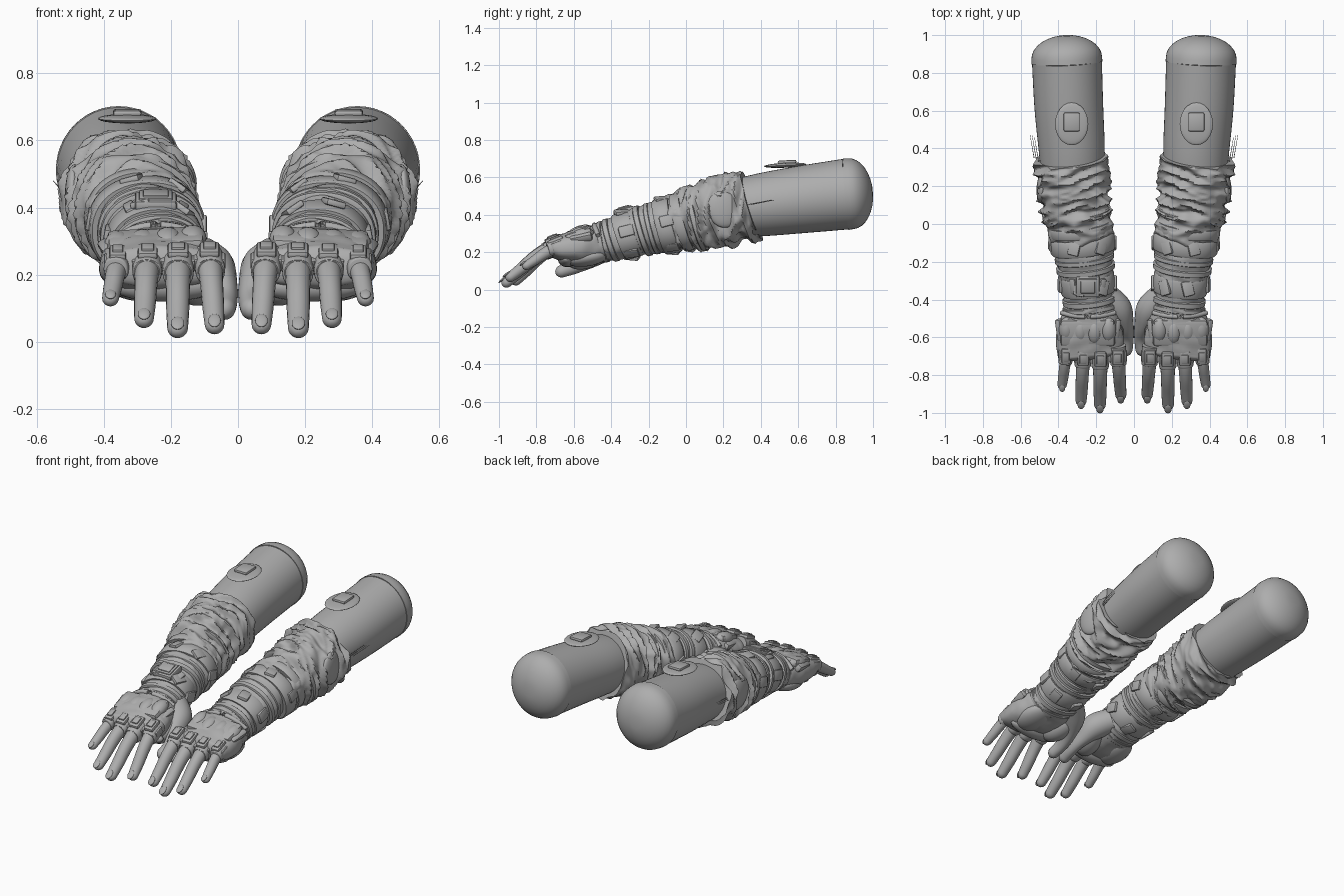
import bpy, bmesh, math
from mathutils import Vector, Matrix, Euler, noise

cube = bpy.data.objects.get("Cube")
if cube:
    bpy.data.objects.remove(cube)

grey = bpy.data.materials.new("plain grey")
grey.use_nodes = True
grey.diffuse_color = (0.42, 0.42, 0.42, 1)
grey.node_tree.nodes["Principled BSDF"].inputs["Base Color"].default_value = (0.42, 0.42, 0.42, 1)


def finish(bm, name, mirror=True, angle=40):
    """Turn a bmesh into a shaded object, mirrored to the other arm."""
    bmesh.ops.recalc_face_normals(bm, faces=bm.faces)
    me = bpy.data.meshes.new(name)
    bm.to_mesh(me)
    bm.free()
    ob = bpy.data.objects.new(name, me)
    bpy.context.collection.objects.link(ob)
    me.materials.append(grey)
    bpy.ops.object.select_all(action='DESELECT')
    ob.select_set(True)
    bpy.context.view_layer.objects.active = ob
    bpy.ops.object.shade_smooth_by_angle(angle=math.radians(angle))
    if mirror:
        mod = ob.modifiers.new("other arm", 'MIRROR')
        mod.use_mirror_merge = False
    return ob


def spline(st, steps):
    """Smooth the stations (x, y, z, rx, rz)."""
    out = []
    for i in range(len(st) - 1):
        p = [st[max(i - 1, 0)], st[i], st[i + 1], st[min(i + 2, len(st) - 1)]]
        for k in range(steps):
            t = k / steps
            out.append([b + t / 2 * (c - a + t * (2*a - 5*b + 4*c - d + t * (3*(b - c) + d - a)))
                        for a, b, c, d in zip(*p)])
    return out + [list(st[-1])]


def loft(name, st, steps=5, n=32, dome=0, power=1.0, shear=0, fold=None, mirror=True):
    """Sweep an oval section through the stations, with an optional round end."""
    rows = spline(st, steps) if steps > 1 else [list(s) for s in st]
    if dome:
        end, d = rows[-1], (Vector(rows[-1][:3]) - Vector(rows[-2][:3])).normalized()
        for k in range(1, 8):
            a = k / 8 * math.pi / 2
            q = Vector(end[:3]) + d * dome * math.sin(a)
            rows.append([*q, end[3] * math.cos(a), end[4] * math.cos(a)])
    bm = bmesh.new()
    rings = []
    first, last = Vector(rows[0][:3]), Vector(rows[-1][:3])
    for i, r in enumerate(rows):
        p = Vector(r[:3])
        t = Vector(rows[min(i + 1, len(rows) - 1)][:3]) - Vector(rows[max(i - 1, 0)][:3])
        t = (t if t.length > 1e-5 else last - first).normalized()
        side = (Vector((1, 0, 0)) - t * t.x).normalized()
        up = t.cross(side)
        if up.z < 0:
            up.negate()
        ring = []
        for k in range(n):
            a = 2 * math.pi * k / n
            c, s = math.cos(a), math.sin(a)
            c, s = [math.copysign(abs(v) ** power, v) for v in (c, s)]
            q = p + side * r[3] * c + up * r[4] * s
            q.y -= shear * (q.z - p.z)
            if fold:
                q += (q - p).normalized() * fold(q)
            ring.append(bm.verts.new(q))
        rings.append(ring)
    for a, b in zip(rings, rings[1:]):
        for k in range(n):
            bm.faces.new((a[k], a[(k + 1) % n], b[(k + 1) % n], b[k]))
    bm.faces.new(rings[0])
    bm.faces.new(rings[-1])
    return finish(bm, name, mirror)


def box(name, loc, size, rot=(0, 0, 0), bevel=0.008, mirror=True):
    bm = bmesh.new()
    bmesh.ops.create_cube(bm, size=1, matrix=Matrix.Diagonal((*size, 1)))
    bmesh.ops.bevel(bm, geom=bm.edges[:], offset=bevel, segments=2, affect='EDGES', profile=0.5)
    bm.transform(Matrix.LocRotScale(Vector(loc), Euler(rot), None))
    return finish(bm, name, mirror)


def ball(name, loc, size, rot=(0, 0, 0)):
    bm = bmesh.new()
    bmesh.ops.create_uvsphere(bm, u_segments=24, v_segments=14, radius=1)
    bm.transform(Matrix.LocRotScale(Vector(loc), Euler(rot), Vector(size)))
    return finish(bm, name)


# Upper arm with rounded end cap
loft("upper_arm", [(.325, .24, .43, .165, .15), (.33, .4, .453, .175, .168),
                   (.345, .62, .482, .182, .18), (.355, .86, .511, .185, .189)], n=48)
loft("arm_end_cap", [(.355, .855, .511, .188, .192), (.356, .88, .513, .187, .19)],
     steps=1, n=48, dome=.12)

# Patch on the upper arm
ball("arm_patch", (.33, .53, .665), (.088, .113, .013), (.05, 0, 0))
box("patch_plate", (.33, .54, .683), (.085, .1, .018), (.05, 0, 0))

# Wrinkled sleeve
ARM = [(.335, .35, .448, .183, .172), (.327, .28, .437, .188, .174), (.322, .2, .415, .18, .172),
       (.312, .1, .388, .175, .165), (.292, 0, .366, .163, .152), (.273, -.1, .342, .158, .135),
       (.26, -.2, .322, .145, .127), (.248, -.3, .295, .135, .115), (.237, -.4, .265, .13, .105),
       (.235, -.46, .25, .14, .1)]


def folds(q):
    w = min(1, max(.25, (q.y + .25) / .3))
    a = noise.noise(Vector((q.x * 5, q.y * 17 + q.x * 6, q.z * 5)))
    b = noise.noise(Vector((q.x * 11 + 4, q.y * 26 - q.z * 9, q.z * 9)))
    return w * (.022 * (1 - 3.2 * abs(a)) + .008 * (1 - 3 * abs(b)))


loft("sleeve", ARM, steps=12, n=96, shear=.15, fold=folds)
SMOOTH = spline(ARM, 10)


def arm_at(y):
    return min(SMOOTH, key=lambda s: abs(s[1] - y))


def band(name, y, width, thick):
    """A raised strap that wraps the forearm."""
    rows = []
    for k, grow in ((-.5, -.012), (-.5, thick * .6), (-.38, thick), (.38, thick), (.5, thick * .6), (.5, -.012)):
        s = arm_at(y)
        slope = (arm_at(y + .05)[2] - arm_at(y - .05)[2]) / .1
        rows.append((s[0] + k * width * .12, s[1] + k * width, s[2] + k * width * slope,
                     s[3] + grow, s[4] + grow))
    loft(name, rows, steps=1, n=48, power=.92, shear=.04)


for i, (y, w, t) in enumerate([(.06, .03, .012), (-.02, .05, .008), (-.1, .085, .016),
                               (-.18, .025, .01), (-.235, .03, .014), (-.315, .095, .012),
                               (-.4, .03, .012), (-.44, .025, .008)]):
    band(f"forearm_strap_{i}", y, w, t)

# Strap tabs and pads round the forearm
for i, (y, w) in enumerate([(-.1, .07), (-.315, .08)]):
    s = arm_at(y)
    for deg in (10, 75, 125, 180, 250, 310):
        a = math.radians(deg)
        loc = (s[0] + (s[3] + .012) * math.cos(a), y - .25 * s[4] * math.sin(a),
               s[2] + (s[4] + .012) * math.sin(a))
        box(f"strap_tab_{i}_{deg}", loc, (.02, w, .06), (.25, -a, 0), .006)
ball("elbow_pad", (.487, .2, .43), (.028, .085, .1), (.3, 0, .1))

# Loose threads at the cuff
for i in range(3):
    x = .505 + i * .012
    loft(f"loose_thread_{i}", [(x, .33 + i * .01, .455, .002, .002), (x + .022, .46 + i * .008, .48, .001, .001)],
         steps=1, n=6)

# Wrist device, on the right arm only
tilt = (.27, 0, 0)
box("device_case", (-.245, -.33, .417), (.125, .115, .035), tilt, .01, False)
box("device_frame", (-.245, -.333, .434), (.1, .09, .014), tilt, .005, False)
box("device_screen", (-.245, -.335, .441), (.075, .065, .01), tilt, .003, False)
for x in (-.32, -.17):
    box("device_lug", (x, -.33, .395), (.035, .085, .03), (.27, .5 if x > -.2 else -.5, 0), .008, False)

# Gloved hand
loft("hand", [(.238, -.38, .27, .12, .095), (.23, -.46, .247, .145, .1), (.233, -.54, .233, .168, .1),
              (.235, -.62, .225, .178, .088), (.228, -.69, .225, .172, .062)],
     steps=6, n=48, dome=.03, power=.85,
     fold=lambda q: .008 * noise.noise(Vector((q.x * 14, q.y * 22, q.z * 14))))

# Thumb, touching the other thumb
loft("thumb", [(.15, -.38, .255, .07, .07), (.085, -.45, .22, .075, .075), (.048, -.53, .17, .047, .062),
               (.036, -.6, .125, .035, .042), (.04, -.66, .1, .033, .034)], n=20, dome=.04)
ball("thumb_base", (.11, -.53, .185), (.075, .12, .07), (.35, 0, .3))
ball("palm_heel", (.3, -.53, .175), (.085, .12, .05), (.15, 0, 0))
ball("palm_front", (.22, -.635, .165), (.16, .05, .045))

# Knuckle guard on the back of the hand
box("knuckle_guard_base", (.245, -.575, .3), (.29, .15, .045), (.3, .05, 0), .02)
for i in range(4):
    x = .135 + .074 * i
    ball(f"knuckle_pad_{i}", (x, -.578 + abs(i - 1.4) * .012, .308 - .006 * i), (.041, .068, .036), (.3, 0, 0))
loft("hand_back_ridge", [(.1, -.47, .3, .012, .012), (.17, -.485, .335, .014, .014), (.245, -.49, .345, .014, .014),
                         (.32, -.485, .33, .014, .014), (.385, -.47, .29, .012, .012)], n=10)
for x, turn in ((.095, -.5), (.39, .6)):
    box("hand_side_pad", (x, -.56, .275), (.035, .12, .045), (.25, turn, 0), .012)

# Fingers: bare tip, glove collar, armour plate, joint band and nail
FINGERS = [(.088, .07, -.905, .052, .034), (.178, .18, -.955, .042, .036),
           (.267, .28, -.935, .07, .034), (.352, .38, -.85, .13, .029)]
for i, (bx, tx, ty, tz, r) in enumerate(FINGERS):
    by, bz = -.655 + .012 * (i == 3), .25 - .004 * i

    def at(t, drop):
        return (bx + (tx - bx) * t, by + (ty - by) * t, bz + (tz - bz) * drop)

    loft(f"finger_{i}", [(*at(0, 0), r * 1.15, r * 1.15), (*at(.3, .17), r * 1.08, r * 1.1),
                         (*at(.55, .42), r, r * 1.05), (*at(.8, .75), r * .95, r * .93),
                         (*at(1, 1), r * .86, r * .8)], n=20, dome=r * .95)
    end = .32 if i < 3 else .42
    g = r * 1.32
    loft(f"finger_collar_{i}", [(*at(-.05, 0), g, g), (*at(end * .5, .1), g, g * 1.03),
                                (*at(end, .2), g * .97, g * .97), (*at(end + .04, .22), g * .86, g * .86)],
         n=24, power=.85)
    c = Vector(at(end * .55, .1))
    slope = .38
    box(f"finger_plate_{i}", c + Vector((0, -.008, g * .98)), (r * 1.75, .085, .024), (slope, 0, 0), .009)
    box(f"finger_plate_inset_{i}", c + Vector((0, -.012, g * .98 + .012)), (r * 1.1, .05, .014), (slope, 0, 0), .005)
    for sx in (-1, 1):
        box(f"finger_side_tab_{i}", c + Vector((sx * g * .9, 0, .01)), (.014, .06, .035), (slope, 0, 0), .005)
    tip, prev = Vector(at(1, 1)), Vector(at(.8, .75))
    pitch = math.atan2(prev.z - tip.z, prev.y - tip.y)
    normal = Vector((0, -math.sin(pitch), math.cos(pitch)))
    ball(f"finger_nail_{i}", tip + normal * r * .72 + Vector((0, -.008, -.006)), (r * .55, r * .8, .007), (pitch, 0, 0))
